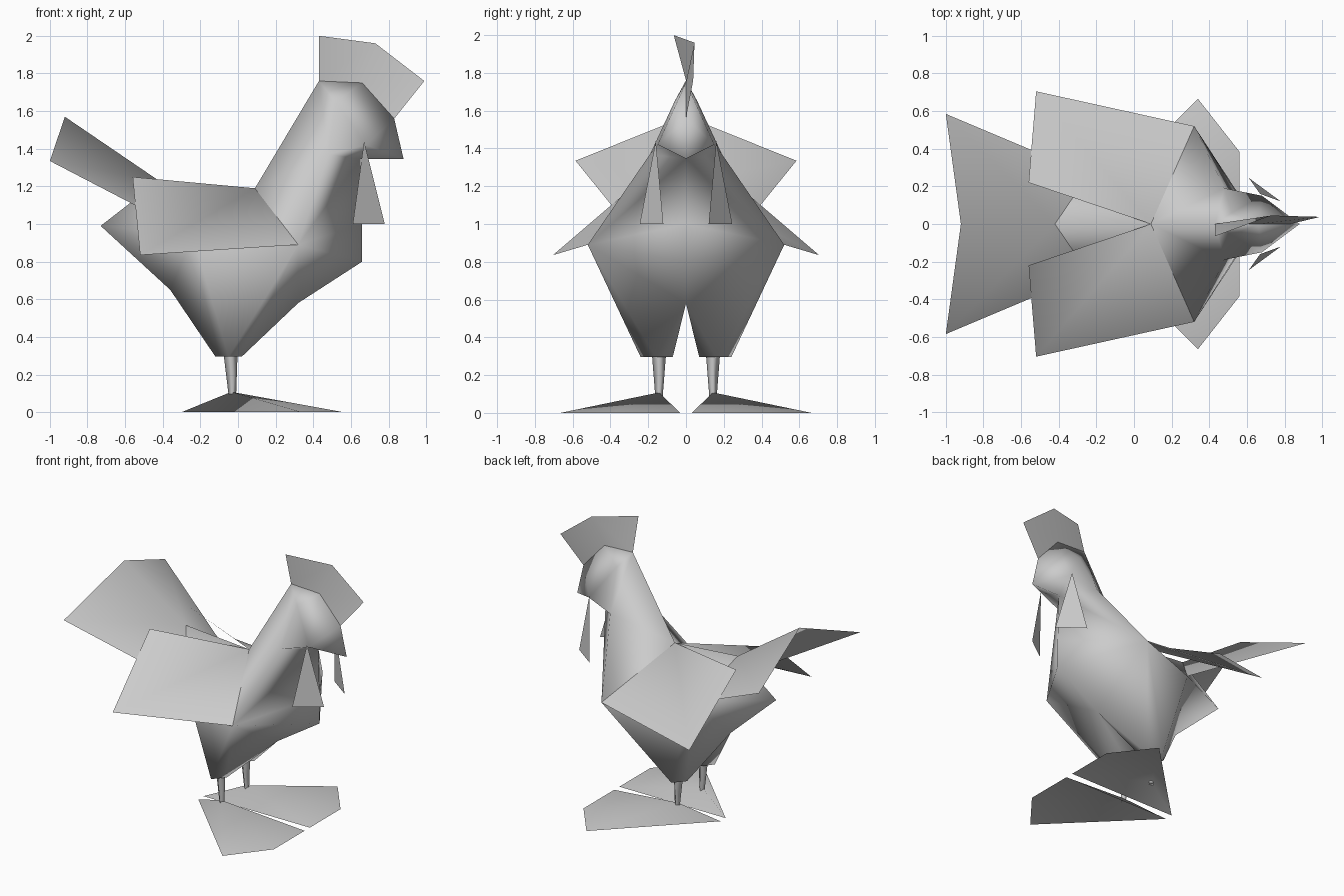
import bpy, bmesh

if "Cube" in bpy.data.objects:
    bpy.data.objects.remove(bpy.data.objects["Cube"])

plumage = bpy.data.materials.new("plain_grey")
plumage.diffuse_color = (0.6, 0.6, 0.6, 1)
plumage.use_nodes = True
plumage.node_tree.nodes["Principled BSDF"].inputs["Base Color"].default_value = plumage.diffuse_color


def part(name, points, faces, mirror=True, smooth=True):
    """Build a part from named points; the +y half is mirrored to -y."""
    mesh = bpy.data.meshes.new(name)
    obj = bpy.data.objects.new(name, mesh)
    bpy.context.collection.objects.link(obj)
    bm = bmesh.new()
    verts = {k: bm.verts.new(p) for k, p in points.items()}
    for f in faces:
        bm.faces.new([verts[k] for k in f])
    bmesh.ops.recalc_face_normals(bm, faces=bm.faces)
    for f in bm.faces:
        f.smooth = smooth
    bm.to_mesh(mesh)
    bm.free()
    mesh.materials.append(plumage)
    if mirror:
        m = obj.modifiers.new("mirror", 'MIRROR')
        m.use_axis = (False, True, False)
        m.merge_threshold = 0.001
    return obj


# Points shared between the parts
back = (0.09, 0, 1.19)
shoulder = (0.32, 0.52, 0.89)
flank = (-0.24, 0.265, 0.94)
tail_root = (-0.42, 0, 1.23)
nape = (0.43, 0, 1.76)
crown = (0.66, 0, 1.75)
brow = (0.83, 0, 1.56)

# Body, neck, head and thighs as one shell
body_points = {
    "nape": nape, "crown": crown, "brow": brow,
    "beak": (0.88, 0, 1.345), "throat": (0.65, 0, 1.345),
    "eye": (0.52, 0.06, 1.65), "cheek": (0.48, 0.19, 1.37), "jaw": (0.68, 0.15, 1.42),
    "back": back, "root": tail_root, "shoulder": shoulder, "flank": flank,
    "chest": (0.66, 0, 0.80), "breast": (0.66, 0, 1.0), "keel": (0.32, 0, 0.58),
    "rump": (-0.73, 0, 0.99), "vent": (-0.36, 0, 0.65),
    "tfront": (0.02, 0.16, 0.295), "tout": (-0.05, 0.24, 0.295),
    "tback": (-0.12, 0.16, 0.295), "tin": (-0.05, 0.07, 0.295),
}
head = [
    ("nape", "cheek", "eye"), ("eye", "cheek", "jaw"),
    ("eye", "jaw", "crown"), ("nape", "eye", "crown"),
    ("crown", "jaw", "brow"), ("jaw", "beak", "brow"),
    ("jaw", "throat", "beak"), ("cheek", "throat", "jaw"),
]
neck = [
    ("nape", "back", "cheek"), ("back", "shoulder", "cheek"),
    ("cheek", "shoulder", "throat"), ("throat", "shoulder", "breast"),
    ("breast", "shoulder", "chest"),
]
thigh = [
    ("shoulder", "keel", "chest"), ("shoulder", "tfront", "keel"),
    ("shoulder", "tout", "tfront"), ("keel", "tfront", "tin"),
    ("keel", "tin", "vent"), ("vent", "tin", "tback"),
    ("vent", "tback", "flank"), ("tback", "tout", "flank"),
    ("tout", "shoulder", "flank"), ("tfront", "tout", "tback", "tin"),
]
rear = [
    ("flank", "rump", "vent"), ("root", "rump", "flank"),
    ("back", "root", "flank"), ("back", "flank", "shoulder"),
]
part("body", body_points, head + neck + thigh + rear)

# Wings: one sheet on each side
part("wings", {"a": back, "b": shoulder, "c": (-0.52, 0.705, 0.835), "d": (-0.56, 0.22, 1.25)},
     ["abcd"])

# Tail fan, folded along its ridge
part("tail", {"a": tail_root, "b": flank, "c": (-1.0, 0.585, 1.335), "d": (-0.92, 0, 1.57)},
     ["abcd"])

# Comb: twisted upright sheet
part("comb", {"n": nape, "k": crown, "w": brow,
              "a": (0.43, -0.065, 2.0), "b": (0.73, 0.045, 1.96), "c": (0.99, 0.038, 1.76)},
     ["nkba", "kwcb"], mirror=False)

# Wattles hanging from the jaw
part("wattles", {"a": (0.67, 0.16, 1.44), "b": (0.61, 0.245, 1.0), "c": (0.78, 0.12, 1.0)},
     ["abc"], smooth=False)

# Legs: thin tapered posts
leg = {}
for tag, x, z, r in (("t", -0.04, 0.32, 0.038), ("b", -0.03, 0.09, 0.02)):
    for i, (sx, sy) in enumerate(((1, 0), (0, 1), (-1, 0), (0, -1))):
        leg[f"{tag}{i}"] = (x + sx * r, 0.143 + sy * r, z)
part("legs", leg,
     [(f"t{i}", f"t{(i + 1) % 4}", f"b{(i + 1) % 4}", f"b{i}") for i in range(4)])

# Feet: low open wedges rising to the ankle
part("feet", {"h": (-0.30, 0.03, 0), "i": (0.56, 0.03, 0), "t": (0.56, 0.385, 0),
              "o": (0.34, 0.665, 0), "a": (-0.035, 0.143, 0.108)},
     ["hia", "ita", "toa", "oha"])
